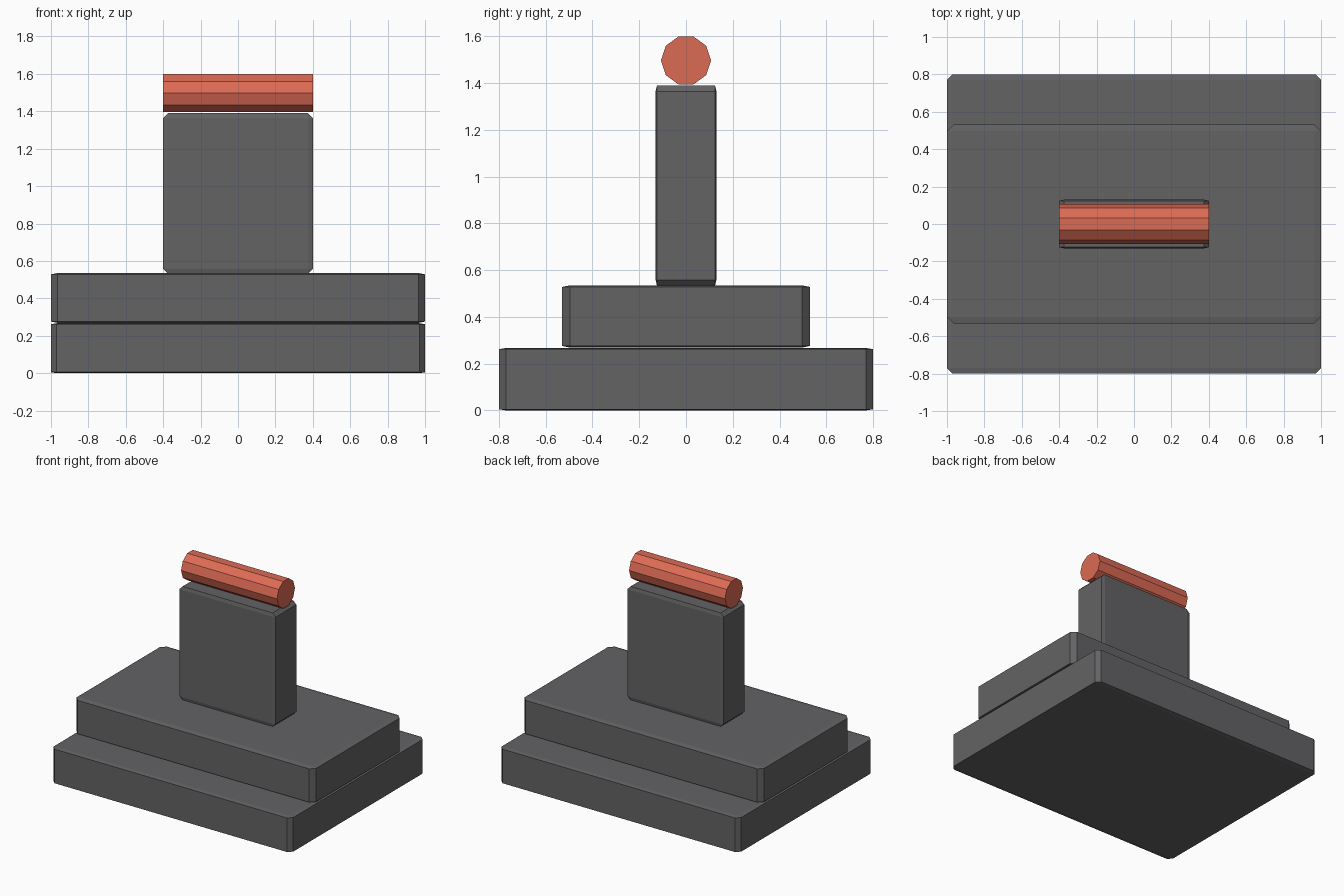
import bpy
import bmesh
import math
from mathutils import Matrix

cube = bpy.data.objects.get("Cube")
if cube:
    bpy.data.objects.remove(cube, do_unlink=True)


def make_material(name, rgb):
    mat = bpy.data.materials.new(name)
    mat.use_nodes = True
    colour = (*rgb, 1)
    mat.diffuse_color = colour
    mat.node_tree.nodes["Principled BSDF"].inputs["Base Color"].default_value = colour
    return mat


def make_object(name, bm, mat):
    mesh = bpy.data.meshes.new(name)
    bmesh.ops.recalc_face_normals(bm, faces=bm.faces)
    bm.to_mesh(mesh)
    bm.free()
    mesh.materials.append(mat)
    obj = bpy.data.objects.new(name, mesh)
    bpy.context.collection.objects.link(obj)
    return obj


def chamfered_box(name, width, depth, bottom, top, chamfer, mat):
    """Box with a separate chamfer length along each axis."""
    bm = bmesh.new()
    bmesh.ops.create_cube(bm, size=2)
    bmesh.ops.bevel(bm, geom=bm.edges[:], offset=0.2, segments=1, affect='EDGES')
    half = (width / 2, depth / 2, (top - bottom) / 2)
    for v in bm.verts:
        for axis in range(3):
            inset = chamfer[axis] if abs(v.co[axis]) < 0.99 else 0
            v.co[axis] = math.copysign(half[axis] - inset, v.co[axis])
    obj = make_object(name, bm, mat)
    obj.location.z = (bottom + top) / 2
    return obj


grey = make_material("dark grey", (0.125, 0.125, 0.13))
red = make_material("coral red", (0.72, 0.145, 0.09))

# Stepped base and upright block
chamfered_box("lower_base", 2, 1.6, 0, 0.267, (0.03, 0.03, 0.005), grey)
chamfered_box("upper_base", 2, 1.062, 0.269, 0.535, (0.035, 0.035, 0.007), grey)
chamfered_box("upright", 0.8, 0.26, 0.533, 1.39, (0.025, 0.006, 0.025), grey)

# Ten-sided bar lying along x, with a flat side up
bm = bmesh.new()
bmesh.ops.create_cone(bm, cap_ends=True, segments=10, radius1=0.107,
                      radius2=0.107, depth=0.8)
to_y = Matrix.Rotation(math.radians(90), 3, 'Z')
to_x = Matrix.Rotation(math.radians(90), 3, 'Y')
bmesh.ops.rotate(bm, verts=bm.verts, matrix=to_x @ to_y)
# Turn the profile so that a corner points forward
corner = min(bm.verts, key=lambda v: (round(v.co.y, 4), abs(v.co.z)))
turn = math.atan2(corner.co.z, corner.co.y)
bmesh.ops.rotate(bm, verts=bm.verts, matrix=Matrix.Rotation(-turn, 3, 'X'))
bar = make_object("top_bar", bm, red)
bar.location.z = 1.497
